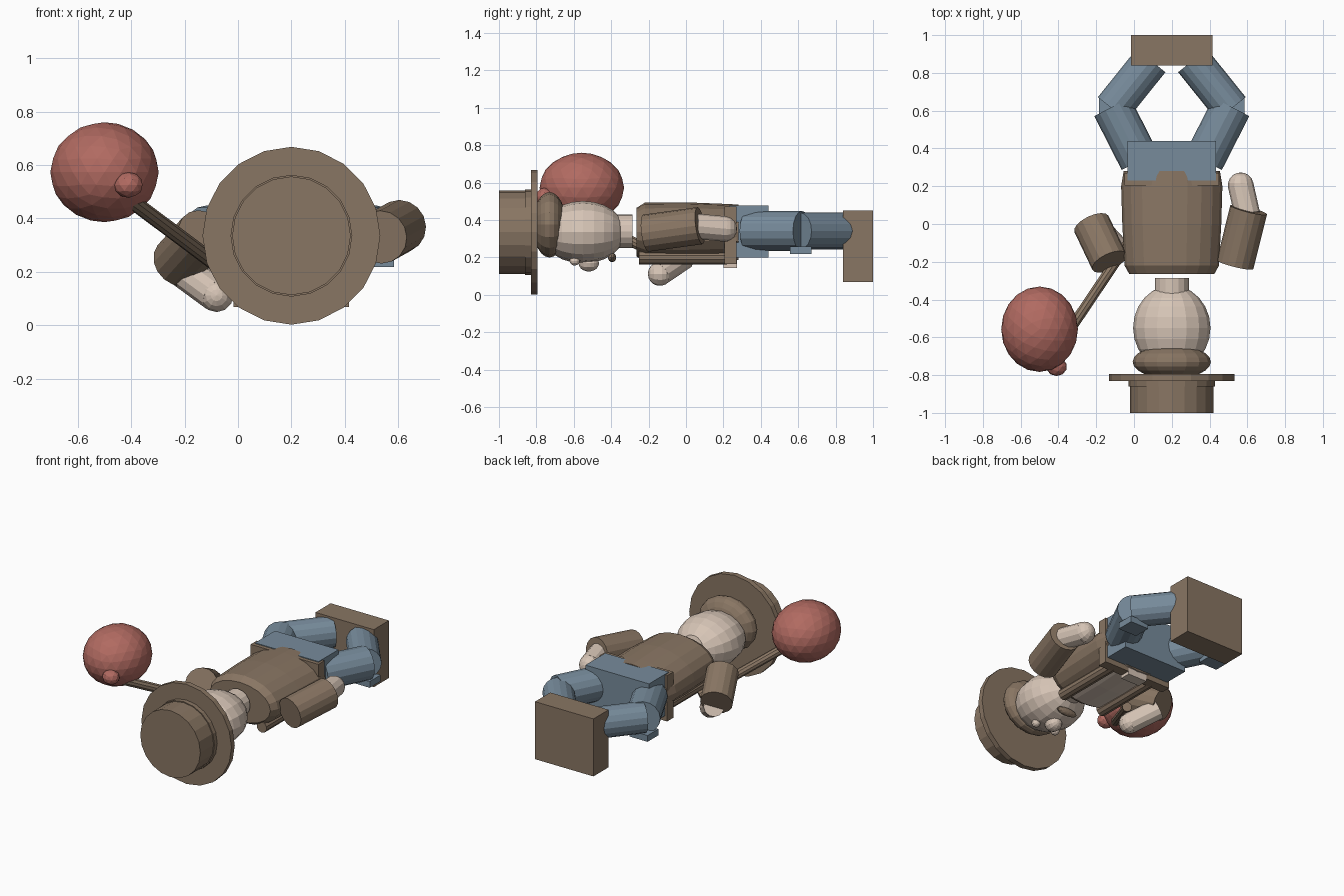
import bpy, bmesh, math
from mathutils import Vector, Matrix

cube = bpy.data.objects.get("Cube")
if cube:
    bpy.data.objects.remove(cube, do_unlink=True)

CX, CZ = 0.2, 0.335  # body axis


def material(name, rgb):
    m = bpy.data.materials.new(name)
    m.use_nodes = True
    m.diffuse_color = (*rgb, 1)
    m.node_tree.nodes["Principled BSDF"].inputs["Base Color"].default_value = (*rgb, 1)
    return m


brown = material("brown cloth", (0.25, 0.18, 0.125))
blue = material("blue denim", (0.185, 0.26, 0.33))
skin = material("pale skin", (0.68, 0.56, 0.47))
red = material("dusty red", (0.44, 0.145, 0.12))


def finish(name, bm, *mats):
    bmesh.ops.recalc_face_normals(bm, faces=bm.faces)
    me = bpy.data.meshes.new(name)
    bm.to_mesh(me)
    bm.free()
    for m in mats:
        me.materials.append(m)
    ob = bpy.data.objects.new(name, me)
    bpy.context.collection.objects.link(ob)
    return ob


def box(name, lo, hi, mat):
    lo, hi = Vector(lo), Vector(hi)
    bm = bmesh.new()
    mtx = Matrix.Translation((lo + hi) / 2) @ Matrix.Diagonal((*(hi - lo), 1))
    bmesh.ops.create_cube(bm, size=1, matrix=mtx)
    return finish(name, bm, mat)


def rod(name, a, b, r, mat, sides=16, r2=None):
    a, b = Vector(a), Vector(b)
    d = b - a
    bm = bmesh.new()
    mtx = Matrix.Translation((a + b) / 2) @ d.to_track_quat('Z', 'Y').to_matrix().to_4x4()
    bmesh.ops.create_cone(bm, cap_ends=True, segments=sides, radius1=r,
                          radius2=r if r2 is None else r2, depth=d.length, matrix=mtx)
    return finish(name, bm, mat)


def ball(name, c, size, mat, ico=0, seg=16):
    bm = bmesh.new()
    mtx = Matrix.Translation(c) @ Matrix.Diagonal((*size, 1))
    if ico:
        bmesh.ops.create_icosphere(bm, subdivisions=ico, radius=1, matrix=mtx)
    else:
        # poles along the body axis
        mtx = mtx @ Matrix.Rotation(math.pi / 2, 4, 'X')
        bmesh.ops.create_uvsphere(bm, u_segments=seg, v_segments=seg * 3 // 4, radius=1, matrix=mtx)
    return finish(name, bm, mat)


def capsule(name, a, b, r, mat):
    # rod with a rounded tip at b
    a, b = Vector(a), Vector(b)
    rod(name, a, b, r, mat, 12)
    return ball(name + "_tip", b, (r, r, r), mat, seg=12)


def mirrored(x, side):
    return CX + side * x


# Hat
for name, y0, y1, r in (("hat_crown", -1.0, -0.8, 0.222),
                        ("hat_band", -0.86, -0.82, 0.228),
                        ("hat_brim", -0.83, -0.795, 0.333)):
    rod(name, (CX, y0, CZ), (CX, y1, CZ), r, brown, 20)

# Head and face
ball("hair", (CX, -0.73, 0.375), (0.207, 0.09, 0.175), brown)
ball("head", (CX, -0.55, CZ), (0.205, 0.225, 0.167), skin)
rod("neck", (CX, -0.4, 0.34), (CX, -0.285, 0.34), 0.09, skin)
ball("nose", (CX, -0.52, 0.17), (0.05, 0.055, 0.045), skin, seg=12)
ball("mouth", (CX, -0.395, 0.2), (0.075, 0.022, 0.025), brown, seg=12)
for side, label in ((1, "left"), (-1, "right")):
    ball(label + "_eye", (mirrored(0.075, side), -0.595, 0.182), (0.027, 0.027, 0.025), skin, seg=12)

# Torso: flattened rings along the body, shirt showing between the lapels
bm = bmesh.new()
rings = []
for y, rx, rz in ((-0.265, 0.225, 0.13), (-0.22, 0.25, 0.158),
                  (0.0, 0.262, 0.16), (0.2, 0.268, 0.152), (0.28, 0.255, 0.148)):
    rings.append([bm.verts.new((CX + rx * math.cos(t * math.tau / 20), y,
                                CZ + rz * math.sin(t * math.tau / 20))) for t in range(20)])
for lower, upper in zip(rings, rings[1:]):
    for i in range(20):
        j = (i + 1) % 20
        bm.faces.new((lower[i], lower[j], upper[j], upper[i]))
bm.faces.new(rings[0])
bm.faces.new(rings[-1])
bm.normal_update()
for f in bm.faces:
    c = f.calc_center_median()
    if abs(f.normal.y) < 0.4 and c.z < CZ and abs(c.x - CX) < 0.12:
        f.material_index = 1
finish("torso", bm, brown, skin)

# Belt, buckle, hips
box("belt", (-0.05, 0.205, 0.165), (0.45, 0.27, 0.472), brown)
box("buckle", (0.13, 0.2, 0.145), (0.27, 0.272, 0.19), skin)
box("hips", (-0.035, 0.23, 0.2), (0.435, 0.44, 0.477), blue)

# Lapels and legs on both sides
for side, label in ((1, "left"), (-1, "right")):
    x = mirrored(0.15, side)
    rod(label + "_lapel", (x, -0.25, 0.2), (x, 0.22, 0.2), 0.037, brown, 10)
    hip, knee = (mirrored(0.17, side), 0.335, 0.342), (mirrored(0.315, side), 0.62, 0.342)
    rod(label + "_thigh", hip, knee, 0.107, blue)
    rod(label + "_shin", (mirrored(0.315, side), 0.61, 0.342),
        (mirrored(0.11, side), 0.865, 0.342), 0.098, blue)
    xs = sorted((mirrored(0.25, side), mirrored(0.385, side)))
    box(label + "_knee_pad", (xs[0], 0.555, 0.218), (xs[1], 0.67, 0.26), blue)

# Shared block foot
box("feet", (-0.016, 0.84, 0.068), (0.415, 1.0, 0.452), brown)

# Left arm
rod("left_sleeve", (0.535, -0.215, 0.33), (0.607, 0.075, 0.37), 0.1, brown)
capsule("left_hand", (0.6, 0.05, 0.367), (0.565, 0.205, 0.353), 0.068, skin)

# Right arm
rod("right_sleeve", (-0.13, -0.2, 0.34), (-0.225, 0.0, 0.235), 0.1, brown)
capsule("right_hand", (-0.2, -0.01, 0.2), (-0.08, -0.14, 0.112), 0.064, skin)

# Pole with balloon and knot
rod("pole", (-0.03, -0.1, 0.19), (-0.4, -0.65, 0.467), 0.029, brown, 10)
ball("balloon", (-0.5, -0.557, 0.573), (0.203, 0.226, 0.187), red, ico=3)
ball("balloon_knot", (-0.41, -0.755, 0.525), (0.055, 0.05, 0.048), red, ico=2)
